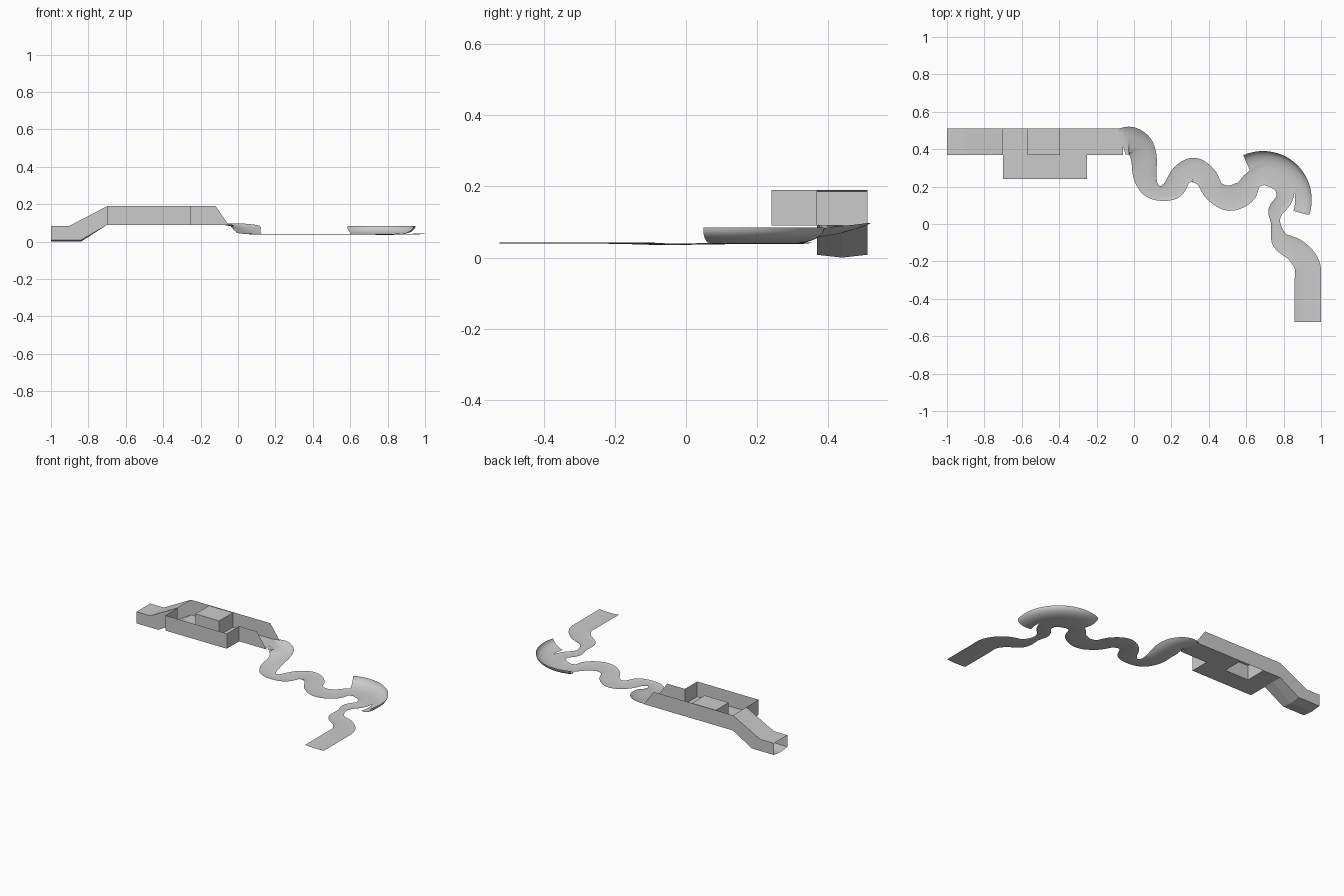
import bpy, bmesh, math
from mathutils import Vector

if "Cube" in bpy.data.objects:
    bpy.data.objects.remove(bpy.data.objects["Cube"])

grey = bpy.data.materials.new("light_grey")
grey.diffuse_color = (0.6, 0.6, 0.6, 1)
grey.use_nodes = True
grey.node_tree.nodes["Principled BSDF"].inputs["Base Color"].default_value = grey.diffuse_color


def make(name, verts, faces, smooth=False, recalc=False):
    me = bpy.data.meshes.new(name)
    me.from_pydata([tuple(v) for v in verts], [], faces)
    me.materials.append(grey)
    bm = bmesh.new()
    bm.from_mesh(me)
    bmesh.ops.remove_doubles(bm, verts=bm.verts, dist=1e-5)
    if recalc:
        bmesh.ops.recalc_face_normals(bm, faces=bm.faces)
    for f in bm.faces:
        f.smooth = smooth
    bm.to_mesh(me)
    bm.free()
    ob = bpy.data.objects.new(name, me)
    bpy.context.collection.objects.link(ob)
    return ob


def loft(name, rows, smooth=True, recalc=False):
    n = len(rows[0])
    verts = [p for r in rows for p in r]
    faces = [(i*n+j, (i+1)*n+j, (i+1)*n+j+1, i*n+j+1)
             for i in range(len(rows)-1) for j in range(n-1)]
    return make(name, verts, faces, smooth, recalc)


Y0, Y1, YF = 0.368, 0.51, 0.24      # channel front, channel back, room front
ZF, ZT = 0.09, 0.19                 # room floor and wall top

# Entry tube: open at both ends, floor slightly dished
sections = [(-1.0, -1.0, .008, .085), (-.84, -.90, .008, .085), (-.70, -.70, ZF, ZT)]
rows = []
for xb, xt, zb, zt in sections:
    dip = .008 if zb < .05 else 0
    rows.append([(xb, Y0, zb), (xt, Y0, zt), (xt, Y1, zt), (xb, Y1, zb),
                 (xb, (Y0+Y1)/2, zb-dip), (xb, Y0, zb)])
loft("entry_tube", rows, smooth=False, recalc=True)


# Room floor, leaving a hole beneath the raised block
def quads(name, rects):
    verts, faces = [], []
    for x0, x1, y0, y1 in rects:
        k = len(verts)
        verts += [(x0, y0, ZF), (x1, y0, ZF), (x1, y1, ZF), (x0, y1, ZF)]
        faces.append((k, k+1, k+2, k+3))
    return make(name, verts, faces)


BX0, BX1 = -.57, -.395
quads("room_floor", [(-.70, BX0, YF, Y0), (BX0, BX1, YF, Y0), (BX1, -.25, YF, Y0),
                     (-.70, BX0, Y0, Y1), (BX1, -.25, Y0, Y1), (-.25, -.06, Y0, Y1)])

# Room walls: front outline, then the back wall, both with sloped ends
low = [(-.70, Y0), (-.70, YF), (-.25, YF), (-.25, Y0), (-.05, Y0)]
top = low[:-1] + [(-.12, Y0)]
loft("front_walls", [[(x, y, ZT) for x, y in top], [(x, y, ZF) for x, y in low]], smooth=False)
make("back_wall", [(-.70, Y1, ZF), (-.70, Y1, ZT), (-.12, Y1, ZT), (-.05, Y1, ZF)],
     [(0, 1, 2, 3)])

# Raised block, open underneath
c = [(BX0, Y0), (BX1, Y0), (BX1, Y1), (BX0, Y1)]
make("raised_block", [(x, y, ZF) for x, y in c] + [(x, y, ZT-.004) for x, y in c],
     [(4, 5, 6, 7), (0, 1, 5, 4), (1, 2, 6, 5), (3, 0, 4, 7)])

# Winding track: x, y, width, height, outer bank
path = [(-.065, .438, .143, .089, .0), (-.02, .447, .146, .078, .016), (.03, .415, .145, .065, .022),
        (.053, .35, .138, .053, .022), (.058, .26, .125, .043, .008), (.085, .193, .10, .039, 0),
        (.14, .163, .078, .038, 0), (.21, .19, .115, .038, 0), (.255, .262, .115, .038, 0),
        (.32, .288, .132, .038, 0), (.385, .25, .12, .038, 0), (.43, .175, .115, .038, 0),
        (.51, .138, .135, .038, 0), (.59, .17, .13, .038, 0), (.635, .235, .10, .038, 0),
        (.71, .265, .12, .038, 0), (.795, .22, .115, .038, 0), (.805, .14, .09, .038, 0),
        (.758, .07, .08, .037, 0), (.758, 0, .05, .036, 0), (.785, -.09, .10, .036, 0),
        (.87, -.145, .125, .038, 0), (.925, -.22, .138, .039, 0), (.929, -.32, .14, .039, 0),
        (.929, -.525, .14, .039, 0)]
P = [Vector(p) for p in path]


def spline(i, t):
    a, b, c, d = (P[max(0, min(len(P)-1, i+k))] for k in (-1, 0, 1, 2))
    return .5*(2*b + (c-a)*t + (2*a-5*b+4*c-d)*t*t + (3*b-a-3*c+d)*t**3)


STEPS = 6
centre = [spline(i, s/STEPS) for i in range(len(P)-1) for s in range(STEPS)] + [P[-1]]
rows = []
for i, p in enumerate(centre):
    a, b = centre[max(i-1, 0)], centre[min(i+1, len(centre)-1)]
    t = Vector((b[0]-a[0], b[1]-a[1])).normalized()
    row = []
    for u in (1, .85, .6, .25, -.25, -.6, -.85, -1):
        z = p[3] + .004*u**4 + p[4]*max(u, 0)**2
        row.append((p[0] - t.y*u*p[2]/2, p[1] + t.x*u*p[2]/2, z))
    rows.append(row)
loft("winding_track", rows)

# Banked outer curve: crescent rising to a rim
rows = []
for i in range(33):
    f = i/32
    row = []
    for k in range(8):
        q = k/7*math.pi/2
        r = .172 + .088*math.sin(q)
        z = .039 + .046*(1-math.cos(q))
        ang = math.radians(-20 + 2*k/7 + f*(134 - 2*k/7))
        row.append((.69 + r*math.cos(ang), .13 + r*math.sin(ang), z))
    rows.append(row[::-1])
loft("banked_curve", rows)
